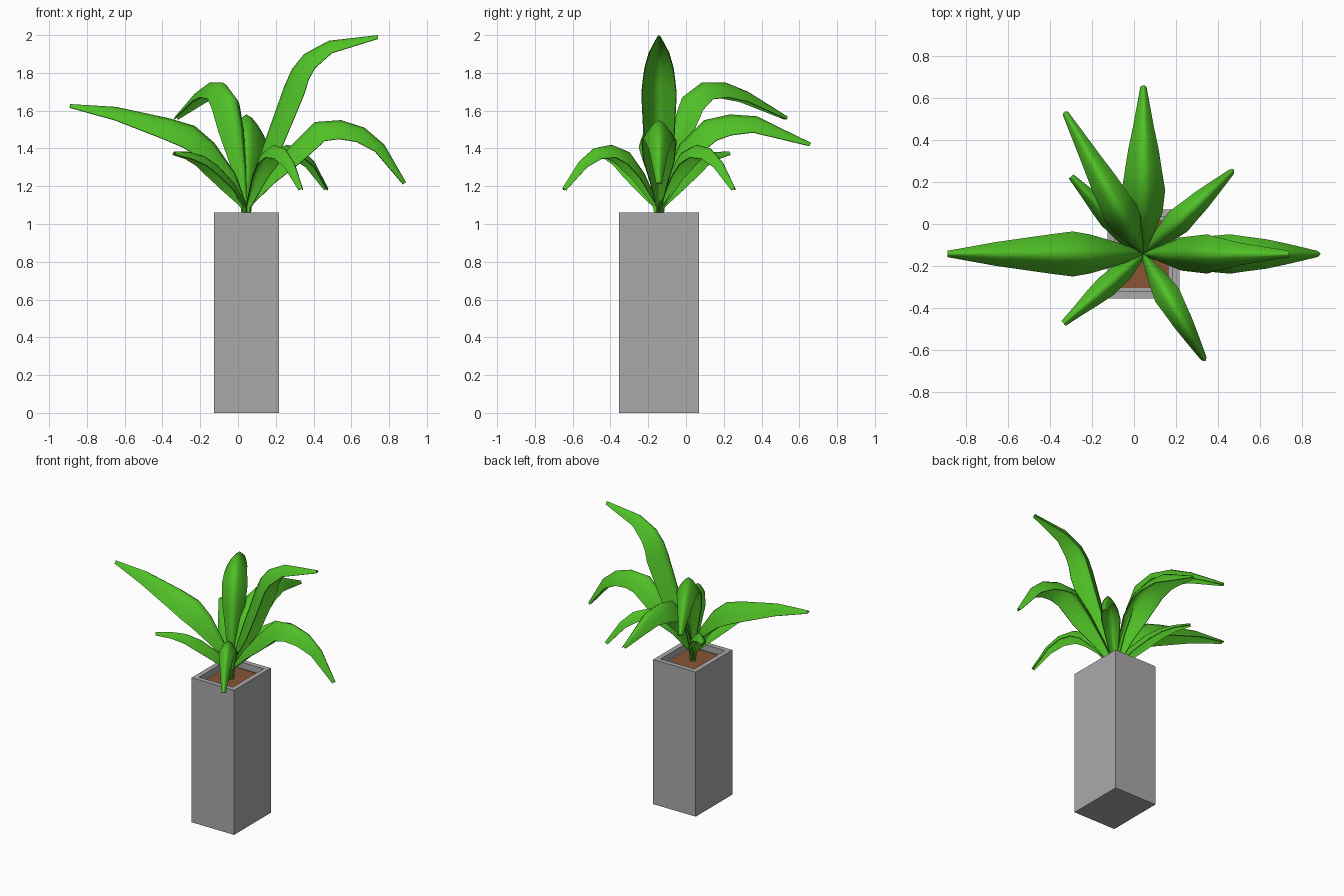
import bpy, bmesh, math
from mathutils import Vector

if "Cube" in bpy.data.objects:
    bpy.data.objects.remove(bpy.data.objects["Cube"])

CX, CY = 0.045, -0.143


def material(name, rgb):
    m = bpy.data.materials.new(name)
    m.diffuse_color = (*rgb, 1)
    m.use_nodes = True
    m.node_tree.nodes["Principled BSDF"].inputs["Base Color"].default_value = m.diffuse_color
    return m


GREY = material("pot grey", (0.40, 0.40, 0.40))
GREEN = material("leaf green", (0.08, 0.53, 0.02))
BROWN = material("soil brown", (0.25, 0.09, 0.035))


def add_object(name, bm, mat):
    me = bpy.data.meshes.new(name)
    bm.to_mesh(me)
    bm.free()
    me.materials.append(mat)
    ob = bpy.data.objects.new(name, me)
    bpy.context.collection.objects.link(ob)
    return ob


def box(sx, sy, z0, z1):
    bm = bmesh.new()
    bmesh.ops.create_cube(bm, size=1)
    for v in bm.verts:
        v.co = (CX + v.co.x * sx, CY + v.co.y * sy, z0 if v.co.z < 0 else z1)
    return bm


# Tall square pot with a recessed top
PX, PY, PH, WALL, DEPTH = 0.345, 0.425, 1.06, 0.05, 0.045
bm = box(PX, PY, 0, PH)
bm.faces.ensure_lookup_table()
top = max(bm.faces, key=lambda f: f.calc_center_median().z)
bmesh.ops.inset_region(bm, faces=[top], thickness=WALL)
inner = bmesh.ops.extrude_discrete_faces(bm, faces=[top])["faces"][0]
bmesh.ops.translate(bm, verts=inner.verts, vec=(0, 0, -DEPTH))
bmesh.ops.recalc_face_normals(bm, faces=bm.faces)
add_object("pot", bm, GREY)

# Soil
add_object("soil", box(PX - 2 * WALL, PY - 2 * WALL, PH - DEPTH - 0.005, PH - DEPTH + 0.005), BROWN)


def half_width(u, w):
    """Leaf half width at fraction u of its length."""
    keys = [(0, 0.012), (0.12, 0.02), (0.28, 0.7 * w), (0.45, w), (0.7, 0.74 * w), (1, 0.015)]
    for (a, va), (b, vb) in zip(keys, keys[1:]):
        if u <= b:
            return va + (vb - va) * (u - a) / (b - a)
    return keys[-1][1]


def leaf(name, angle, w, path):
    """Arched blade: path is the midrib as (distance from stem, height)."""
    pts = [Vector(p) for p in [(0, 1.01), (0, 1.1)] + path]
    dist = [0]
    for a, b in zip(pts, pts[1:]):
        dist.append(dist[-1] + (b - a).length)
    ca, sa = math.cos(math.radians(angle)), math.sin(math.radians(angle))
    bm = bmesh.new()
    rows = []
    for i, p in enumerate(pts):
        t = (pts[min(i + 1, len(pts) - 1)] - pts[max(i - 1, 0)]).normalized()
        h = half_width(dist[i] / dist[-1], w)
        row = []
        for k in range(-3, 4):
            s = k / 3
            drop = 1.2 * h * abs(s) ** 1.6
            r, z, side = p.x + t.y * drop, p.y - t.x * drop, s * h
            row.append(bm.verts.new((CX + ca * r - sa * side, CY + sa * r + ca * side, z)))
        rows.append(row)
    for a, b in zip(rows, rows[1:]):
        for k in range(6):
            bm.faces.new((a[k], b[k], b[k + 1], a[k + 1]))
    bm.normal_update()
    ob = add_object(name, bm, GREEN)
    # normals face the upper side
    mesh = ob.data
    if sum(f.normal.z * f.area for f in mesh.polygons) < 0:
        mesh.flip_normals()
    sol = ob.modifiers.new("thickness", 'SOLIDIFY')
    sol.thickness = 0.005
    bpy.ops.object.select_all(action='DESELECT')
    ob.select_set(True)
    bpy.context.view_layer.objects.active = ob
    bpy.ops.object.modifier_apply(modifier=sol.name)
    bpy.ops.object.shade_smooth_by_angle(angle=math.radians(80))


# Large leaves
leaf("tall_right_leaf", 0, 0.105,
     [(.03, 1.23), (.09, 1.42), (.2, 1.73), (.24, 1.82), (.305, 1.9), (.435, 1.97), (.695, 2.0)])
leaf("drooping_right_leaf", 0, 0.1,
     [(.1, 1.25), (.22, 1.40), (.36, 1.54), (.5, 1.55), (.625, 1.51), (.73, 1.42), (.845, 1.22)])
leaf("left_leaf", 180, 0.11,
     [(.06, 1.27), (.17, 1.43), (.275, 1.52), (.41, 1.56), (.69, 1.62), (.935, 1.635)])
leaf("back_leaf", 90, 0.11,
     [(.05, 1.28), (.11, 1.42), (.24, 1.55), (.375, 1.58), (.52, 1.57), (.64, 1.51), (.805, 1.43)])
leaf("back_left_leaf", 119, 0.09,
     [(.03, 1.3), (.08, 1.52), (.14, 1.67), (.26, 1.75), (.4, 1.75), (.54, 1.70), (.776, 1.57)])

# Small leaves, two matching pairs
low = [(.09, 1.22), (.2, 1.31), (.3, 1.36), (.4, 1.38), (.505, 1.385)]
curl = [(.09, 1.27), (.18, 1.38), (.29, 1.42), (.4, 1.40), (.49, 1.33), (.59, 1.19)]
leaf("small_back_left_leaf", 133, 0.06, low)
leaf("small_front_left_leaf", -139, 0.06, low)
leaf("small_front_right_leaf", -60, 0.065, curl)
leaf("small_back_right_leaf", 43, 0.065, curl)
